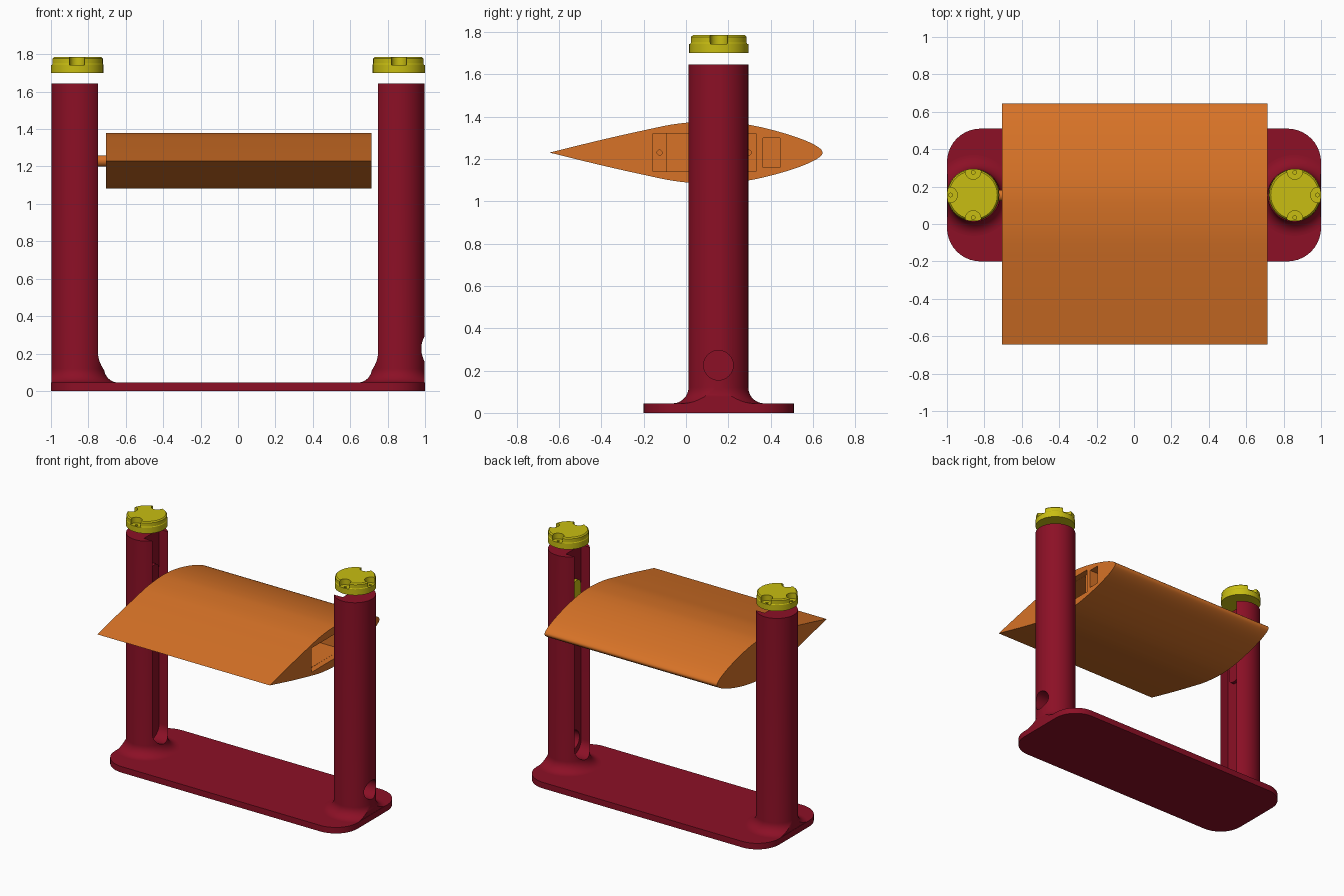
import bpy, bmesh, math
from mathutils import Vector, Matrix

if "Cube" in bpy.data.objects:
    bpy.data.objects.remove(bpy.data.objects["Cube"])

CX, CY, R = 0.857, 0.153, 0.1415      # column centre and radius


def material(name, rgb):
    m = bpy.data.materials.new(name)
    m.diffuse_color = (*rgb, 1)
    m.use_nodes = True
    m.node_tree.nodes["Principled BSDF"].inputs["Base Color"].default_value = m.diffuse_color
    return m


RED = material("dark red", (0.262, 0.005, 0.019))
ORANGE = material("orange", (0.68, 0.17, 0.02))
YELLOW = material("yellow", (0.58, 0.51, 0.006))


def finish(name, bm, mat):
    bmesh.ops.recalc_face_normals(bm, faces=bm.faces)
    me = bpy.data.meshes.new(name)
    bm.to_mesh(me)
    bm.free()
    ob = bpy.data.objects.new(name, me)
    bpy.context.collection.objects.link(ob)
    me.materials.append(mat)
    return ob


def prism(name, pts, start, depth, axis, mat):
    """Extrude a closed 2D outline: axis 'x' takes (y, z), axis 'z' takes (x, y)."""
    bm = bmesh.new()
    at = (lambda p: (start, p[0], p[1])) if axis == 'x' else (lambda p: (p[0], p[1], start))
    face = bm.faces.new([bm.verts.new(at(p)) for p in pts])
    ext = bmesh.ops.extrude_face_region(bm, geom=[face])
    move = Vector((depth, 0, 0)) if axis == 'x' else Vector((0, 0, depth))
    bmesh.ops.translate(bm, vec=move, verts=[g for g in ext['geom'] if isinstance(g, bmesh.types.BMVert)])
    return finish(name, bm, mat)


def circle(cx, cy, r, n=48, a0=0.0, a1=2 * math.pi):
    return [(cx + r * math.cos(a0 + (a1 - a0) * i / n), cy + r * math.sin(a0 + (a1 - a0) * i / n))
            for i in range(n + (a1 - a0 < 6.28))]


def rect(a0, a1, b0, b1):
    return [(a0, b0), (a1, b0), (a1, b1), (a0, b1)]


def rounded(a0, a1, b0, b1, r, n=10):
    pts = []
    for k, (x, y) in enumerate([(a1 - r, b1 - r), (a0 + r, b1 - r), (a0 + r, b0 + r), (a1 - r, b0 + r)]):
        pts += circle(x, y, r, n, k * math.pi / 2, (k + 1) * math.pi / 2)
    return pts


def lathe(name, profile, cx, cy, mat, n=64, clip=None):
    bm = bmesh.new()
    vs = [bm.verts.new((r, 0, z)) for r, z in profile]
    es = [bm.edges.new(p) for p in zip(vs, vs[1:])]
    bmesh.ops.spin(bm, geom=vs + es, cent=(0, 0, 0), axis=(0, 0, 1), angle=2 * math.pi, steps=n)
    bmesh.ops.remove_doubles(bm, verts=bm.verts, dist=1e-4)
    bmesh.ops.translate(bm, vec=(cx, cy, 0), verts=bm.verts)
    if clip:      # trim flush with the plate end
        s = math.copysign(1, cx)
        cut = bmesh.ops.bisect_plane(bm, geom=bm.verts[:] + bm.edges[:] + bm.faces[:],
                                     plane_co=(s * clip, 0, 0), plane_no=(s, 0, 0), clear_outer=True)
        bmesh.ops.holes_fill(bm, edges=[e for e in bm.edges if e.is_boundary])
    return finish(name, bm, mat)


def cut(ob, *cutters):
    for c in cutters:
        mod = ob.modifiers.new("cut", 'BOOLEAN')
        mod.operation, mod.solver, mod.object = 'DIFFERENCE', 'EXACT', c
        bpy.context.view_layer.objects.active = ob
        bpy.ops.object.modifier_apply(modifier=mod.name)
        bpy.data.objects.remove(c)


def smooth(ob, angle=30):
    bpy.ops.object.select_all(action='DESELECT')
    ob.select_set(True)
    bpy.context.view_layer.objects.active = ob
    bpy.ops.object.shade_smooth_by_angle(angle=math.radians(angle))


# Base plate
smooth(prism("base_plate", rounded(-1, 1, -0.2, 0.51, 0.18), 0, 0.045, 'z', RED))

# Columns with flared foot, inner slot and slider
f = 0.075
flare = [(R + f - f * math.cos(t), 0.045 + f - f * math.sin(t))
         for t in [math.pi / 2 * (1 - i / 10) for i in range(11)]]
column_profile = [(0, 0.02), (R + f, 0.02)] + flare + [(R, 1.645), (0, 1.645)]
slot = circle(CY, 0.2, 0.09, 24, math.pi, 2 * math.pi) + [(CY + 0.09, 1.8), (CY - 0.09, 1.8)]
for s, side in ((-1, "left"), (1, "right")):
    col = lathe(side + "_column", column_profile, s * CX, CY, RED, clip=0.9975)
    cutters = [prism("slot_cutter", slot, s * 0.6, s * 0.22, 'x', RED)]
    if s > 0:     # cable hole to the outside
        cutters.append(prism("hole_cutter", circle(CY, 0.225, 0.07), 0.78, 0.4, 'x', RED))
    cut(col, *cutters)
    smooth(col)
    slider = prism(side + "_slider", rounded(CY - 0.05, CY + 0.05, 1.04, 1.42, 0.04),
                   s * 0.825, -s * 0.03, 'x', YELLOW if s > 0 else RED)
    smooth(slider)

    # Cap with three scalloped grips and pin holes
    cap = lathe(side + "_cap", [(0, 1.70), (0.14, 1.70), (0.14, 1.745), (0.137, 1.75),
                                (0.137, 1.777), (0.129, 1.785), (0, 1.785)], s * 0.86, 0.155, YELLOW)
    cutters = []
    for dx, dy in ((s, 0), (0, 1), (0, -1)):
        x, y = s * 0.86 + dx * 0.125, 0.155 + dy * 0.125
        cutters.append(prism("grip_cutter", circle(x, y, 0.041, 32), 1.743, 0.1, 'z', YELLOW))
        cutters.append(prism("pin_cutter", circle(x - dx * 0.004, y - dy * 0.004, 0.01, 12),
                             1.715, 0.1, 'z', YELLOW))
    cut(cap, *cutters)
    smooth(cap)

# Wing: half-thickness stations, splined and mirrored about the chord
half = [(-0.645, 0), (-0.4, 0.06), (-0.2, 0.105), (-0.05, 0.135), (0.1, 0.148), (0.2, 0.145), (0.3, 0.131),
        (0.4, 0.109), (0.5, 0.080), (0.58, 0.050), (0.63, 0.022), (0.645, 0)]
ctrl = [Vector(p) for p in [(-0.89, -0.06)] + half + [(0.63, -0.022)]]
upper = []
for a, b, c, d in zip(ctrl, ctrl[1:], ctrl[2:], ctrl[3:]):
    for i in range(5):
        t = i / 5
        upper.append(0.5 * (2 * b + (c - a) * t + (2 * a - 5 * b + 4 * c - d) * t * t
                            + (3 * b - a - 3 * c + d) * t ** 3))
upper.append(Vector(half[-1]))
outline = [(p.x, 1.23 + p.y) for p in upper] + [(p.x, 1.23 - p.y) for p in reversed(upper[1:-1])]
wing = prism("wing", outline, -0.707, 1.421, 'x', ORANGE)

# Pockets and screw holes in the right end of the wing
cut(wing,
    prism("recess_cutter", rect(-0.155, 0.33, 1.14, 1.32), 0.67, 0.1, 'x', ORANGE),
    prism("pocket_cutter", rect(-0.093, 0.265, 1.141, 1.319), 0.45, 0.3, 'x', ORANGE),
    prism("nose_cutter", rect(0.365, 0.445, 1.16, 1.30), 0.6, 0.2, 'x', ORANGE),
    *[prism("screw_cutter", circle(y, 1.23, 0.012, 12), 0.6, 0.2, 'x', ORANGE) for y in (-0.125, 0.297)])
smooth(wing)

# Pivot rod into the left column
smooth(prism("pivot_rod", circle(CY, 1.23, 0.03, 32), -0.70, -0.12, 'x', ORANGE))
